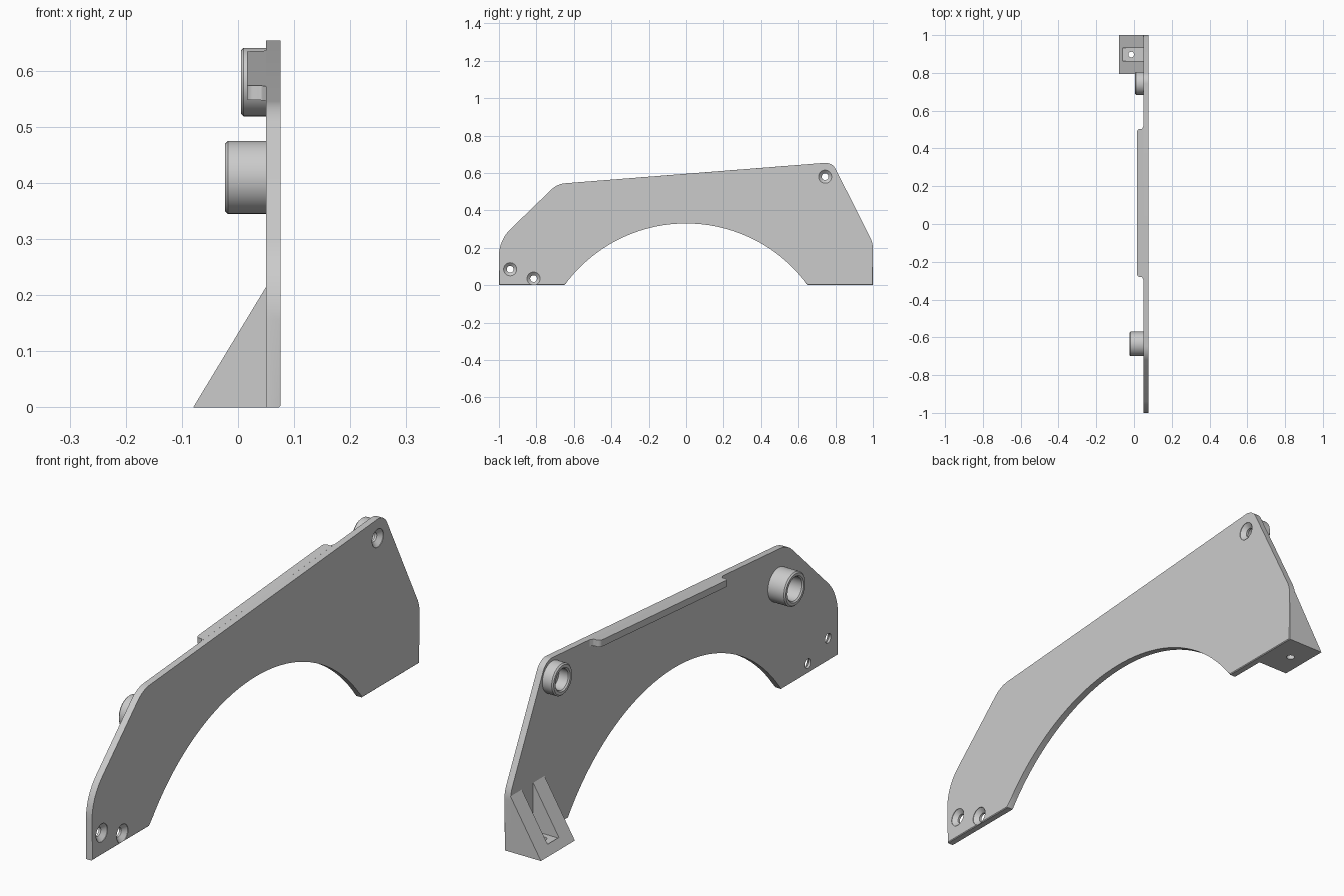
import bpy, bmesh, math
from mathutils import Vector

cube = bpy.data.objects.get("Cube")
if cube:
    bpy.data.objects.remove(cube, do_unlink=True)

grey = bpy.data.materials.new("satin grey")
grey.use_nodes = True
COLOUR = (0.6, 0.6, 0.6, 1)
grey.diffuse_color = COLOUR
grey.node_tree.nodes["Principled BSDF"].inputs["Base Color"].default_value = COLOUR

INNER, OUTER = 0.05, 0.076      # x of the two plate faces


def finish(name, bm):
    bmesh.ops.recalc_face_normals(bm, faces=bm.faces)
    mesh = bpy.data.meshes.new(name)
    bm.to_mesh(mesh)
    bm.free()
    mesh.materials.append(grey)
    ob = bpy.data.objects.new(name, mesh)
    bpy.context.collection.objects.link(ob)
    return ob


def activate(ob):
    bpy.ops.object.select_all(action='DESELECT')
    ob.select_set(True)
    bpy.context.view_layer.objects.active = ob


def smooth(ob):
    activate(ob)
    bpy.ops.object.shade_smooth_by_angle(angle=math.radians(30))


def cut(ob, cutters):
    """Subtract helper solids and remove them."""
    activate(ob)
    for c in cutters:
        mod = ob.modifiers.new("cut", 'BOOLEAN')
        mod.operation, mod.solver, mod.object = 'DIFFERENCE', 'EXACT', c
        bpy.ops.object.modifier_apply(modifier=mod.name)
        bpy.data.objects.remove(c, do_unlink=True)


def prism(name, ring_a, ring_b, chamfer=0):
    """Solid between two matching outlines; ring_b's rim may be chamfered."""
    bm = bmesh.new()
    a = [bm.verts.new(p) for p in ring_a]
    b = [bm.verts.new(p) for p in ring_b]
    bm.faces.new(a)
    cap = bm.faces.new(b)
    for i in range(len(a)):
        j = (i + 1) % len(a)
        bm.faces.new((a[i], a[j], b[j], b[i]))
    if chamfer:
        bmesh.ops.bevel(bm, geom=list(cap.edges), offset=chamfer, segments=1,
                        affect='EDGES', profile=0.5)
    return finish(name, bm)


def lathe(name, profile, centre, axis='X', steps=48):
    """Spin a closed (radius, height) profile about an axis through centre."""
    bm = bmesh.new()
    rings = []
    for r, h in profile:
        ring = []
        for k in range(steps):
            t = 2 * math.pi * k / steps
            u, v = r * math.cos(t), r * math.sin(t)
            local = (h, u, v) if axis == 'X' else (u, v, h)
            ring.append(bm.verts.new(Vector(centre) + Vector(local)))
        rings.append(ring)
    for ra, rb in zip(rings, rings[1:]):
        for k in range(steps):
            n = (k + 1) % steps
            bm.faces.new((ra[k], ra[n], rb[n], rb[k]))
    bm.faces.new(rings[0])
    bm.faces.new(rings[-1])
    return finish(name, bm)


def rounded(corners, steps=8):
    """Outline from (u, v, radius) corners, with arcs at the rounded ones."""
    out = []
    for i, (u, v, r) in enumerate(corners):
        p = Vector((u, v))
        if not r:
            out.append(p)
            continue
        d1 = (Vector(corners[i - 1][:2]) - p).normalized()
        d2 = (Vector(corners[(i + 1) % len(corners)][:2]) - p).normalized()
        half = d1.angle(d2) / 2
        mid = p + (d1 + d2).normalized() * (r / math.sin(half))
        start = p + d1 * (r / math.tan(half)) - mid
        end = p + d2 * (r / math.tan(half)) - mid
        sweep = math.pi - 2 * half
        for k in range(steps + 1):
            t = k / steps
            out.append(mid + (start * math.sin((1 - t) * sweep)
                              + end * math.sin(t * sweep)) / math.sin(sweep))
    return out


def top_line(y):
    return 0.5956 + 0.0786 * y


# Side plate with a round wheel-arch opening
arch_r, arch_z, arch_half = 0.805, -0.475, 0.65
reach = math.asin(arch_half / arch_r)
outline = rounded([(1, 0, 0), (1, 0.225, 0.12), (0.783, 0.657, 0.06),
                   (-0.689, 0.5414, 0.12), (-1, 0.24, 0.2), (-1, 0, 0)])
for k in range(49):
    t = reach * (k / 24 - 1)
    z = max(0, arch_z + arch_r * math.cos(t))
    outline.append(Vector((arch_r * math.sin(t), z)))
plate = prism("side_plate", [(INNER, *p) for p in outline],
              [(OUTER, *p) for p in outline], chamfer=0.003)

# Countersunk screw holes
HOLES = [(-0.94, 0.085), (-0.815, 0.035), (0.745, 0.58)]
sink = [(0.018, -0.02), (0.018, 0.009), (0.035, 0.024), (0.035, 0.05)]
cut(plate, [lathe("hole_cutter", sink, (INNER, y, z)) for y, z in HOLES])
smooth(plate)


# Hollow round bosses on the inner face
def boss(name, y, z, radius, bore, length, bevel=0.005):
    body = [(radius, 0), (radius, bevel - length), (radius - bevel, -length),
            (bore + bevel, -length), (bore, bevel - length), (bore, 0)]
    ob = lathe(name, body + body[:1], (INNER, y, z))
    # drop the two end discs so the bore stays open
    bm = bmesh.new()
    bm.from_mesh(ob.data)
    bmesh.ops.delete(bm, geom=[f for f in bm.faces if len(f.verts) > 4], context='FACES_ONLY')
    bmesh.ops.remove_doubles(bm, verts=bm.verts, dist=1e-5)
    bmesh.ops.recalc_face_normals(bm, faces=bm.faces)
    bm.to_mesh(ob.data)
    bm.free()
    smooth(ob)


boss("front_boss", -0.635, 0.41, 0.065, 0.045, 0.073)
boss("rear_boss", 0.745, 0.58, 0.061, 0.04, 0.045)

# Sloping ledge along the top edge
lip = rounded([(INNER, -0.295, 0), (INNER - 0.008, -0.28, 0.006), (0.016, -0.28, 0.015),
               (0.016, 0.503, 0.015), (INNER - 0.008, 0.503, 0.006), (INNER, 0.518, 0)], 6)
ledge = prism("top_ledge", [(x, y, top_line(y) - 0.026) for x, y in lip],
              [(x, y, top_line(y)) for x, y in lip])
smooth(ledge)

# Wedge bracket with a slot and a screw hole in its floor
wedge = [(-0.08, 0), (INNER, 0), (INNER, 0.215)]
bracket = prism("corner_bracket", [(x, 0.793, z) for x, z in wedge],
                [(x, 1, z) for x, z in wedge])
slot = [(-0.06, 0.03), (0.1, 0.03), (0.1, 0.3), (-0.06, 0.3)]
cut(bracket, [
    prism("slot_cutter", [(x, 0.862, z) for x, z in slot], [(x, 0.931, z) for x, z in slot]),
    lathe("floor_hole_cutter", [(0.015, -0.05), (0.015, 0.1)], (-0.015, 0.897, 0), 'Z', 32)])
smooth(bracket)
